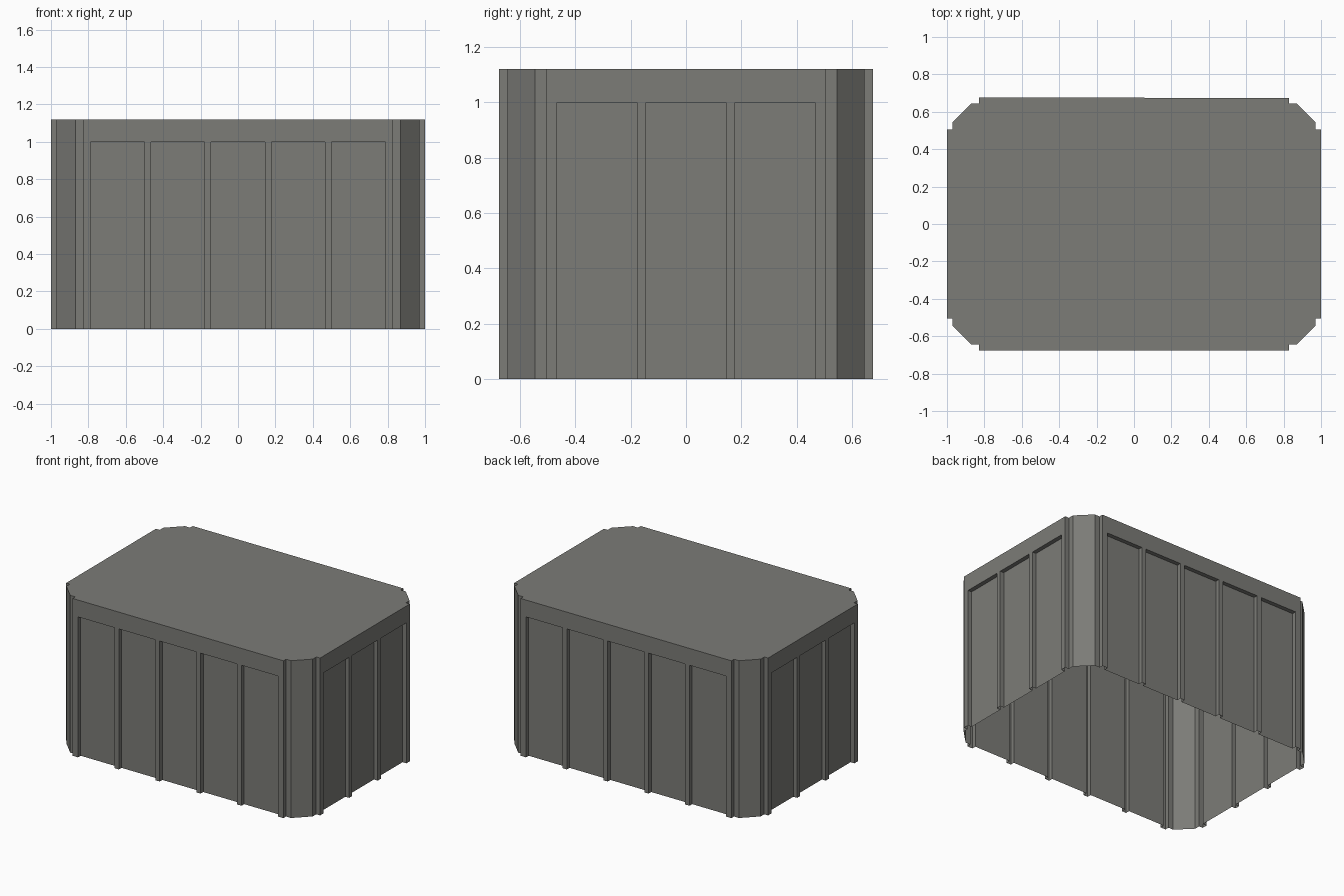
import bpy
import bmesh
from mathutils import Matrix, Vector

default = bpy.data.objects.get("Cube")
if default:
    bpy.data.objects.remove(default, do_unlink=True)

HEIGHT, PANEL_TOP = 1.12, 1.0
DEPTH = 0.03                       # panel and corner recess
PITCH, PANEL_WIDTH = 0.322, 0.288

grey = bpy.data.materials.new("warm grey")
grey.use_nodes = True
colour = (0.2, 0.2, 0.185, 1)
grey.diffuse_color = colour
grey.node_tree.nodes["Principled BSDF"].inputs["Base Color"].default_value = colour

bm = bmesh.new()


def face(points):
    bm.faces.new([bm.verts.new(p) for p in points])


def wall(a, b, low, high):
    """Vertical strip between two plan points."""
    face([(*a, low), (*b, low), (*b, high), (*a, high)])


def side_points(turn, half, reach, corner, panels):
    """Plan points of one side: stepped outline and its panel recesses."""
    spin = Matrix.Rotation(turn * 1.5707963, 2)

    def place(u, d):
        return tuple(spin @ Vector((u, -d)))

    inner = reach - DEPTH
    start = [place(-corner, inner), place(-half, inner), place(-half, reach)]
    end = [place(half, reach), place(half, inner), place(corner, inner)]
    recesses = []
    for i in range(panels):
        mid = (i - (panels - 1) / 2) * PITCH
        l, r = mid - PANEL_WIDTH / 2, mid + PANEL_WIDTH / 2
        recesses.append([place(l, reach), place(l, inner), place(r, inner), place(r, reach)])
    return start, recesses, end


outline, lower = [], []
for turn in range(4):
    # Long sides carry five panels, short sides three
    spec = (0.505, 1.0, 0.545, 3) if turn % 2 else (0.83, 0.675, 0.87, 5)
    start, recesses, end = side_points(turn, *spec)
    outline += start + end
    lower += start + [p for r in recesses for p in r] + end
    # Undersides of the rim above each recessed panel
    for r in recesses:
        face([(*p, PANEL_TOP) for p in r])
        bm.faces.ensure_lookup_table()
        bm.faces[-1].normal_update()
        if bm.faces[-1].normal.z > 0:
            bm.faces[-1].normal_flip()

# Ribbed lower walls, plain rim and flat lid; the bottom is open
for a, b in zip(lower, lower[1:] + lower[:1]):
    wall(a, b, 0, PANEL_TOP)
for a, b in zip(outline, outline[1:] + outline[:1]):
    wall(a, b, PANEL_TOP, HEIGHT)
face([(*p, HEIGHT) for p in outline])
bmesh.ops.remove_doubles(bm, verts=bm.verts, dist=0.0001)

mesh = bpy.data.meshes.new("ribbed_cover")
bm.to_mesh(mesh)
bm.free()
mesh.materials.append(grey)
cover = bpy.data.objects.new("ribbed_cover", mesh)
bpy.context.collection.objects.link(cover)
